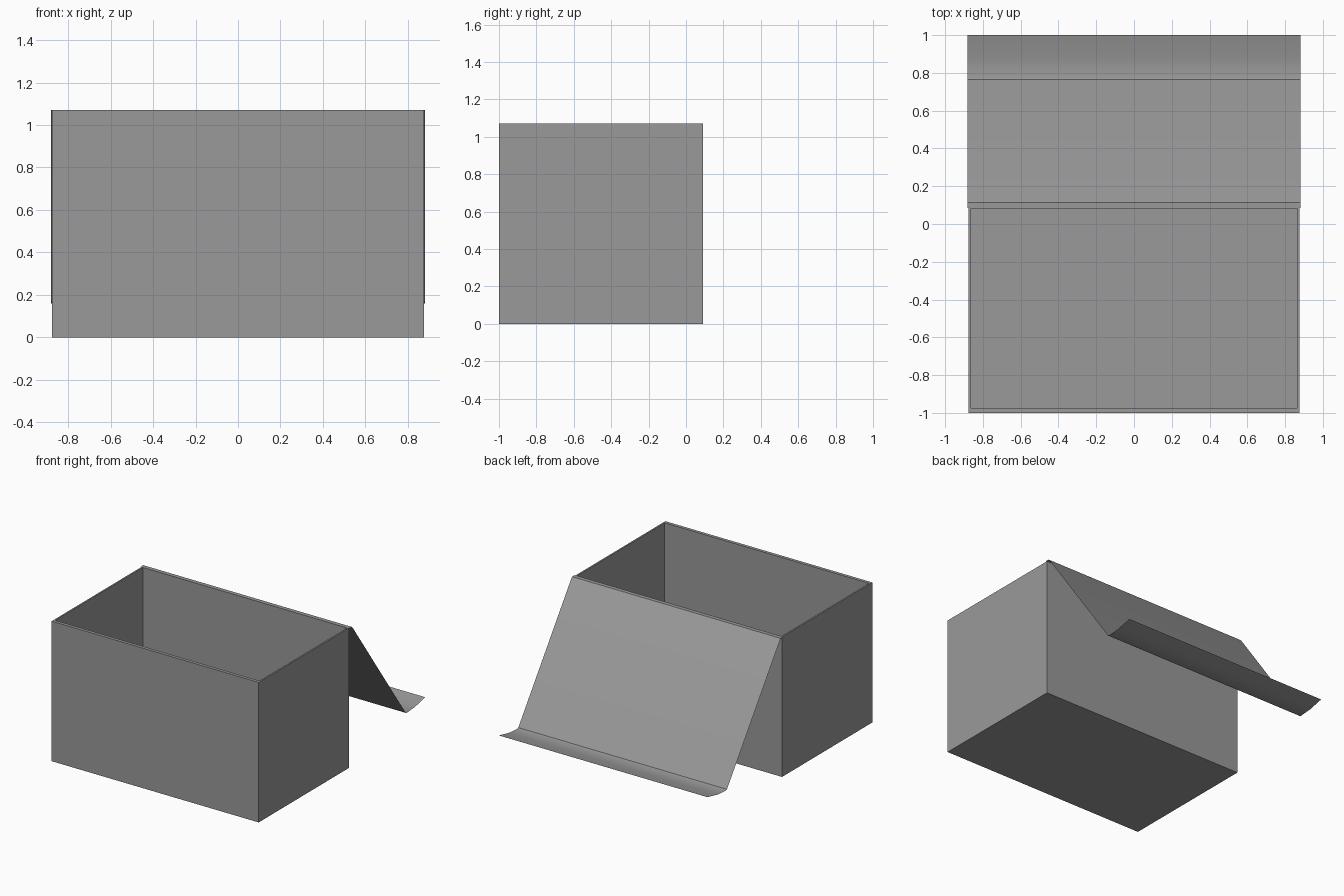
import bpy
import bmesh
from mathutils import Vector

cube = bpy.data.objects.get("Cube")
if cube:
    bpy.data.objects.remove(cube, do_unlink=True)

grey = bpy.data.materials.new("mid grey")
grey.use_nodes = True
colour = (0.32, 0.32, 0.32, 1)
grey.diffuse_color = colour
grey.node_tree.nodes["Principled BSDF"].inputs["Base Color"].default_value = colour

HALF_W, FRONT, BACK, HEIGHT = 0.875, -1.0, 0.09, 1.07


def finish(bm, name):
    mesh = bpy.data.meshes.new(name)
    bm.to_mesh(mesh)
    bm.free()
    obj = bpy.data.objects.new(name, mesh)
    bpy.context.collection.objects.link(obj)
    mesh.materials.append(grey)
    return obj


# Open box: a cuboid whose top is inset and pushed down to a thin floor
bm = bmesh.new()
bmesh.ops.create_cube(bm, size=1)
for v in bm.verts:
    v.co = Vector((v.co.x * 2 * HALF_W,
                   FRONT if v.co.y < 0 else BACK,
                   HEIGHT if v.co.z > 0 else 0))
bm.normal_update()
top = max(bm.faces, key=lambda f: f.calc_center_median().z)
bmesh.ops.inset_region(bm, faces=[top], thickness=0.02)
for v in top.verts:
    v.co.x = 0.863 if v.co.x > 0 else -0.863
    v.co.y = -0.975 if v.co.y < -0.5 else 0.083
floor = bmesh.ops.extrude_discrete_faces(bm, faces=[top])["faces"][0]
for v in floor.verts:
    v.co.z = 0.012
finish(bm, "open_box")

# Lid: a thin sheet hung from the back rim, with an upturned lip
profile = [(BACK - 0.005, HEIGHT), (0.115, HEIGHT), (0.125, 1.06),
           (0.765, 0.165), (0.78, 0.16), (0.88, 0.168), (1.0, 0.195)]
bm = bmesh.new()
rows = [[bm.verts.new((x, y, z)) for x in (-0.882, 0.882)] for y, z in profile]
for a, b in zip(rows, rows[1:]):
    bm.faces.new((a[0], a[1], b[1], b[0]))
bm.normal_update()
lid = finish(bm, "open_lid")
bpy.ops.object.select_all(action="DESELECT")
lid.select_set(True)
bpy.context.view_layer.objects.active = lid
bpy.ops.object.shade_smooth_by_angle(angle=0.6)
